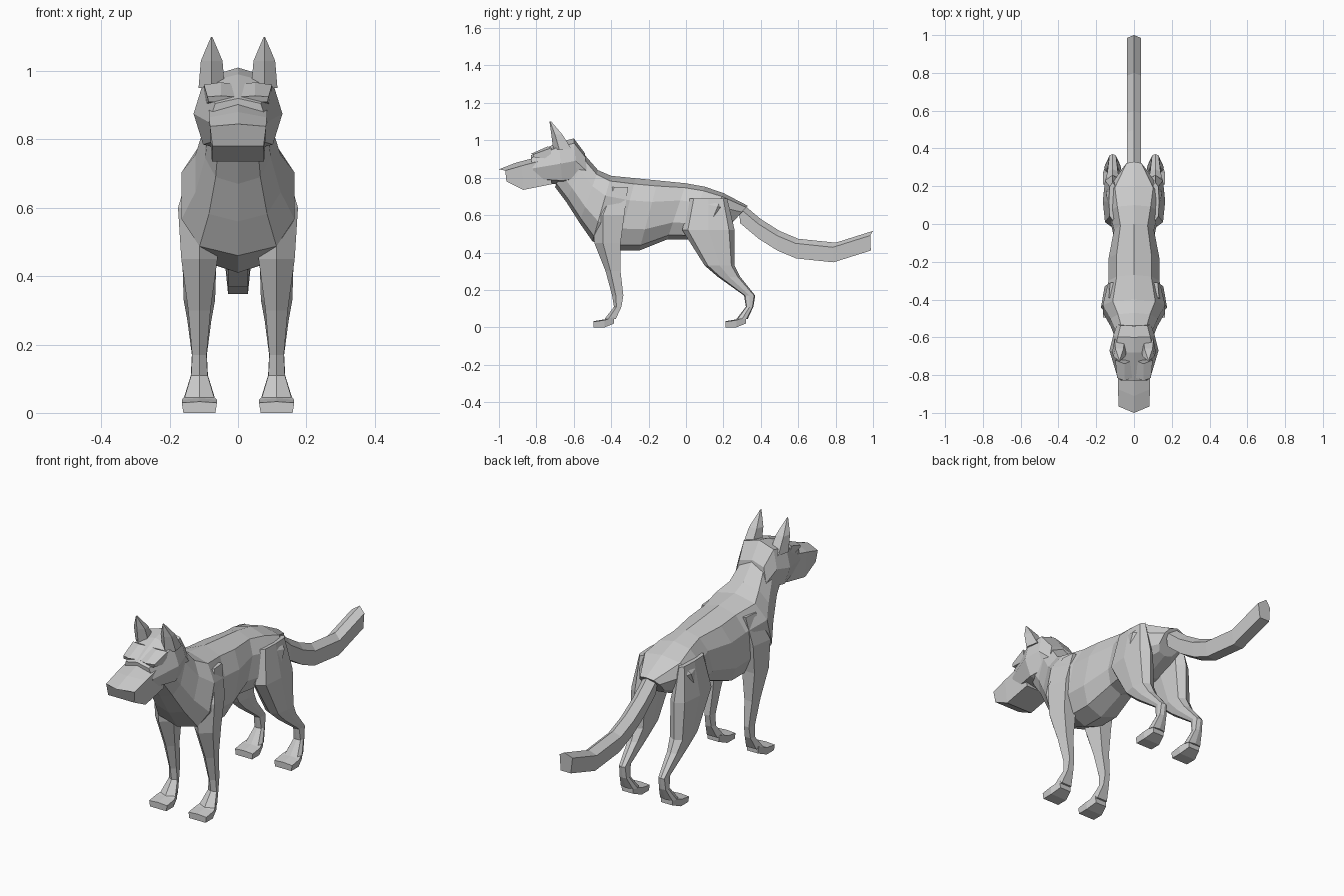
import bpy
import bmesh
from math import sin, cos, pi, copysign

default_cube = bpy.data.objects.get("Cube")
if default_cube:
    bpy.data.objects.remove(default_cube, do_unlink=True)

# Single flat coat colour
grey = bpy.data.materials.new("light_grey")
grey.use_nodes = True
coat = (0.6, 0.6, 0.6, 1)
grey.diffuse_color = coat
grey.node_tree.nodes["Principled BSDF"].inputs["Base Color"].default_value = coat


def cross_section(sides, power):
    """Polygon with a point on its first edge; a lower power makes it squarer."""
    angles = [2 * pi * k / sides for k in range(sides)]
    points = []
    for angle in angles:
        across = copysign(abs(sin(angle)) ** power, sin(angle))
        along = 1 - copysign(abs(cos(angle)) ** power, cos(angle))
        points.append((across, along))
    furthest = max(along for across, along in points)
    return [(across, along / furthest) for across, along in points]


def loft(name, section, stations, centre, sweep):
    """Skin a section through stations of first edge, opposite edge and half width."""
    bm = bmesh.new()
    rings = []
    for (first_y, first_z), (last_y, last_z), width in stations:
        ring = []
        for across, along in section:
            x = width * across
            y = first_y + (last_y - first_y) * along + sweep * abs(x)
            z = first_z + (last_z - first_z) * along
            ring.append(bm.verts.new((centre + x, y, z)))
        rings.append(ring)
    for ring, following in zip(rings, rings[1:]):
        for i in range(len(section)):
            bm.faces.new((ring[i - 1], ring[i], following[i], following[i - 1]))
    bm.faces.new(rings[0])
    bm.faces.new(rings[-1])
    bmesh.ops.recalc_face_normals(bm, faces=bm.faces)
    mesh = bpy.data.meshes.new(name)
    bm.to_mesh(mesh)
    bm.free()
    mesh.materials.append(grey)
    part = bpy.data.objects.new(name, mesh)
    bpy.context.collection.objects.link(part)
    if centre:
        mirror = part.modifiers.new("mirror", "MIRROR")
        mirror.use_mirror_merge = False


def lengthwise(name, section, rows, lean=0, centre=0, sweep=0):
    """Part running along y: rows of y, top, bottom, half width; lean shifts the underside."""
    stations = [((y, top), (y + lean, bottom), width) for y, top, bottom, width in rows]
    loft(name, section, stations, centre, sweep)


def upright(name, section, rows, centre):
    """Pair of parts running along z: rows of front, back, height, half width."""
    stations = [((front, z), (back, z), width) for front, back, z, width in rows]
    loft(name, section, stations, centre, sweep=0)


def back_height(y):
    """The back slopes gently, then drops away over the rump."""
    return 0.77 - 0.1 * y - 0.8 * max(y, 0) ** 2


def tail_height(y):
    """The tail hangs in a shallow bow."""
    return 0.45 + 1.05 * (y - 0.75) ** 2


barrel = cross_section(sides=10, power=0.8)
rounded = cross_section(sides=8, power=0.7)
wedge = cross_section(sides=5, power=0.5)
tapered = cross_section(sides=5, power=0.8)
block = cross_section(sides=5, power=0.2)

# Neck, chest, belly and rump in one skin
neck = [(-0.6, 0.99, 0.75, 0.09), (-0.54, 0.92, 0.67, 0.1), (-0.47, 0.84, 0.56, 0.13)]
torso = [
    (-0.4, 0.46, 0.172),
    (-0.27, 0.41, 0.14),
    (-0.15, 0.41, 0.14),
    (0, 0.47, 0.11),
    (0.1, 0.47, 0.135),
    (0.2, 0.48, 0.155),
    (0.33, 0.54, 0.06),
]
trunk = neck + [(y, back_height(y), belly, width) for y, belly, width in torso]
lengthwise("body", barrel, trunk, lean=-0.1)

# Tail, ending in a blunt point
tail_rows = [(y, tail_height(y), tail_height(y) - 0.105, 0.038) for y in (0.3, 0.4, 0.5, 0.6, 0.8, 1)]
lengthwise("tail", wedge, tail_rows, sweep=-0.4)

# Head
skull_rows = [
    (-0.83, 0.92, 0.78, 0.085),
    (-0.68, 0.99, 0.76, 0.13),
    (-0.6, 1.01, 0.77, 0.11),
    (-0.54, 0.93, 0.74, 0.09),
]
lengthwise("skull", rounded, skull_rows, lean=0.02)
snout_rows = [(-1, 0.845, 0.78, 0.083), (-0.91, 0.88, 0.735, 0.085), (-0.76, 0.92, 0.765, 0.085)]
lengthwise("snout", block, snout_rows, lean=0.01, sweep=0.4)
brow_rows = [(-0.83, 0.927, 0.91, 0.04), (-0.74, 0.967, 0.9, 0.05)]
lengthwise("brows", block, brow_rows, centre=0.05, sweep=0.4)
ear_rows = [(-0.71, -0.61, 0.95, 0.04), (-0.72, -0.66, 1.03, 0.033), (-0.73, -0.72, 1.1, 0.002)]
upright("ears", tapered, ear_rows, centre=0.077)

# Shoulders and haunches, each running down into the same ankle and paw
front_rows = [
    (-0.42, -0.31, 0.75, 0.02),
    (-0.5, -0.33, 0.6, 0.065),
    (-0.49, -0.35, 0.45, 0.055),
    (-0.43, -0.35, 0.3, 0.034),
]
hind_rows = [
    (0.02, 0.22, 0.69, 0.02),
    (-0.02, 0.26, 0.52, 0.052),
    (0.1, 0.26, 0.33, 0.046),
    (0.17, 0.29, 0.27, 0.035),
]
ankle = [(-0.06, 0, 0.17, 0.022), (-0.05, -0.01, 0.11, 0.025), (-0.1, -0.04, 0.045, 0.045)]
paw = [(-0.16, 0.033, 0, 0.052), (-0.1, 0.043, 0, 0.052), (-0.05, 0.06, 0.02, 0.035)]
for name, section, upper, heel in (
    ("front", tapered, front_rows, -0.335),
    ("hind", rounded, hind_rows, 0.37),
):
    lower = [(front + heel, back + heel, z, width) for front, back, z, width in ankle]
    upright(name + "_legs", section, upper + lower, centre=0.113)
    foot = [(y + heel, top, sole, width) for y, top, sole, width in paw]
    lengthwise(name + "_paws", block, foot, centre=0.113)
